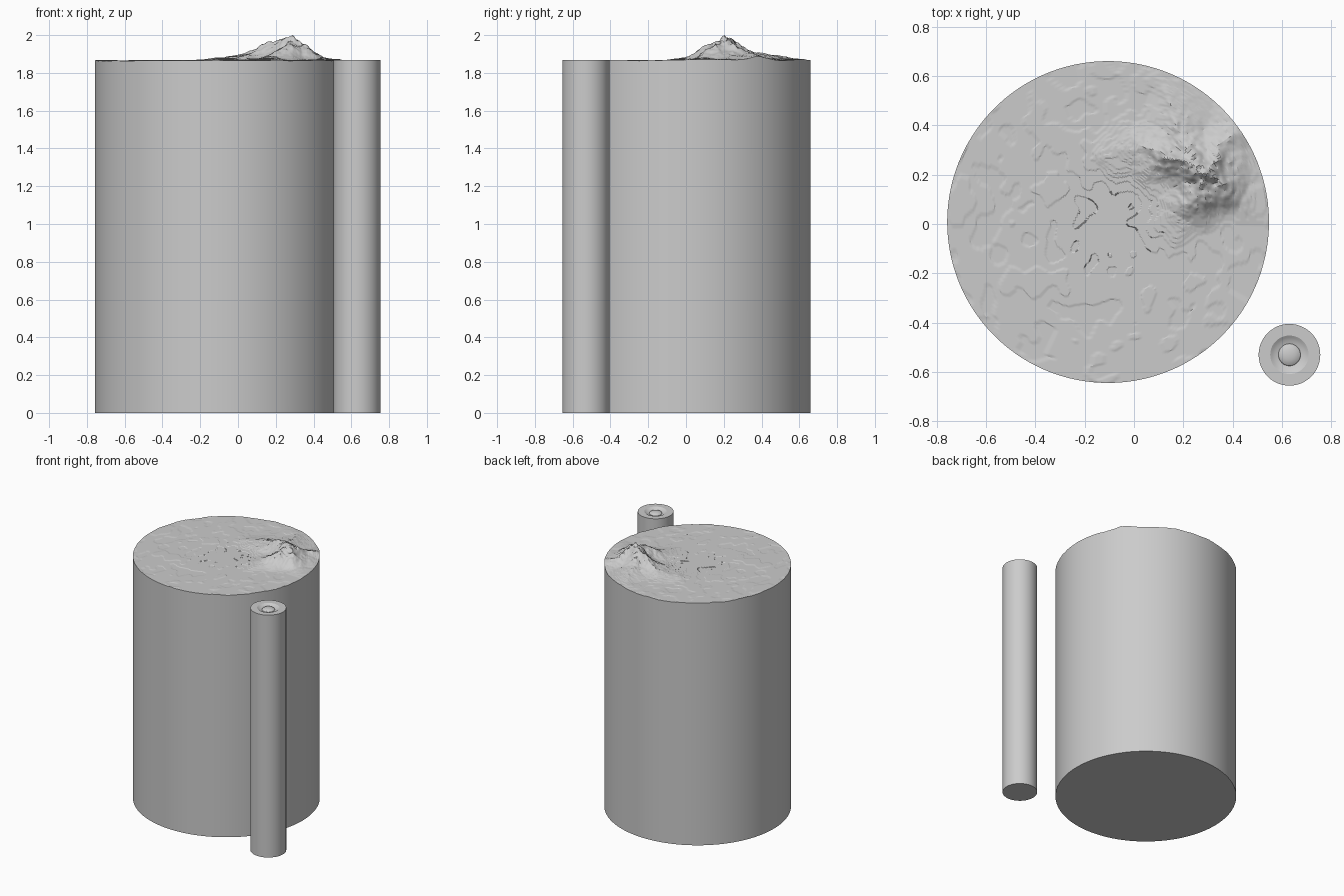
import bpy, bmesh, math
from mathutils import Vector, noise

if "Cube" in bpy.data.objects:
    bpy.data.objects.remove(bpy.data.objects["Cube"])

BASE = 1.866
CENTRE = (-0.105, 0.008)
RADIUS = 0.652

# Mountain ridges: (start x, y, height) -> (end x, y, height)
RIDGES = [
    ((0.21, 0.25, 0.112), (0.30, 0.195, 0.134)),
    ((0.02, 0.31, 0.035), (0.21, 0.25, 0.112)),
    ((0.21, 0.25, 0.10), (0.19, 0.37, 0.045)),
    ((0.19, 0.37, 0.045), (0.12, 0.57, 0.012)),
    ((0.30, 0.195, 0.125), (0.18, 0.03, 0.022)),
    ((0.30, 0.195, 0.125), (0.36, 0.33, 0.04)),
    ((0.30, 0.195, 0.125), (0.44, 0.10, 0.018)),
    ((-0.15, 0.26, 0.006), (0.02, 0.31, 0.035)),
]


def ridge_height(x, y):
    p, best = Vector((x, y)), 0
    for a, b in RIDGES:
        a2, b2 = Vector(a[:2]), Vector(b[:2])
        d = b2 - a2
        t = min(1, max(0, (p - a2).dot(d) / d.length_squared))
        h = a[2] + (b[2] - a[2]) * t
        dist = (p - a2 - d * t).length
        best = max(best, h * math.exp(-(dist / 0.085) ** 1.35))
    return best


def terrain(x, y):
    p = Vector((x, y, 0.3))
    wx = 0.03 * noise.noise(p * 11)
    wy = 0.03 * noise.noise(p * 11 + Vector((7, 3, 5)))
    h = ridge_height(x + wx, y + wy)
    rough = 0.0035 * noise.noise(p * 6) + 0.003 * noise.noise(p * 15)
    h += rough + h * 0.15 * noise.noise(p * 40)
    return BASE + round(h / 0.0028) * 0.0028   # fine terraces


def finish(bm, name):
    bmesh.ops.recalc_face_normals(bm, faces=bm.faces)
    mesh = bpy.data.meshes.new(name)
    bm.to_mesh(mesh)
    bm.free()
    ob = bpy.data.objects.new(name, mesh)
    bpy.context.collection.objects.link(ob)
    bpy.context.view_layer.objects.active = ob
    ob.select_set(True)
    bpy.ops.object.shade_smooth_by_angle(angle=math.radians(25))
    ob.select_set(False)
    return ob


def lathe(name, centre, profile, sides, height=None):
    """Solid of revolution from bottom to top, optionally with a height map."""
    bm = bmesh.new()
    rings = []
    for r, z in profile:
        ring = []
        for i in range(sides):
            a = math.tau * i / sides
            x, y = centre[0] + r * math.cos(a), centre[1] + r * math.sin(a)
            ring.append(bm.verts.new((x, y, height(x, y) if z is None else z)))
        rings.append(ring)
    for lo, hi in zip(rings, rings[1:]):
        for i in range(sides):
            j = (i + 1) % sides
            bm.faces.new((lo[i], lo[j], hi[j], hi[i]))
    bm.faces.new(rings[0][::-1])
    bm.faces.new(rings[-1])
    if height:
        top = max(v.co.z for v in bm.verts)
        for v in bm.verts:      # put the summit exactly at 2 units
            if v.co.z > BASE + 0.01:
                k = (v.co.z - BASE - 0.01) / (top - BASE - 0.01)
                v.co.z = BASE + 0.01 + k * (1.99 - BASE)
    return finish(bm, name)


# Large column with a terraced mountain landscape on its top
RINGS = 130
column_profile = [(RADIUS, 0)] + [(RADIUS * k / RINGS, None) for k in range(RINGS, 0, -1)]
lathe("terrain_column", CENTRE, column_profile, 360, terrain)

# Slim post with a ring groove and a central dome
post = [(0.125, 0), (0.125, 1.867), (0.078, 1.867), (0.07, 1.862), (0.06, 1.856), (0.045, 1.852)]
post += [(0.045 * math.cos(a), 1.852 + 0.016 * math.sin(a))
         for a in (math.radians(d) for d in (20, 40, 60, 75, 87))]
lathe("post", (0.63, -0.53), post, 48)
